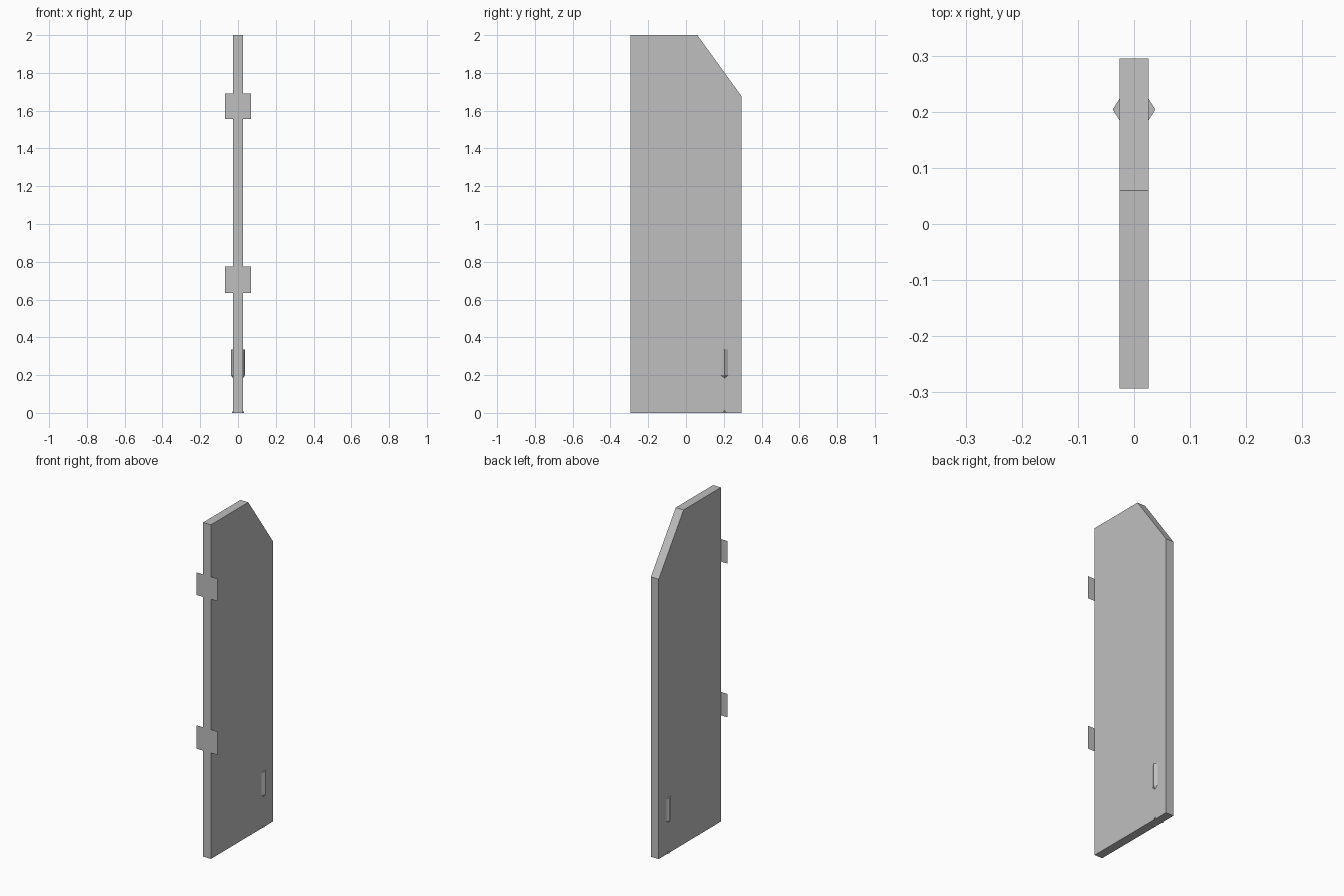
import bpy
import bmesh

cube = bpy.data.objects.get("Cube")
if cube:
    bpy.data.objects.remove(cube, do_unlink=True)

grey = bpy.data.materials.new("plain_grey")
grey.use_nodes = True
colour = (0.52, 0.52, 0.52, 1)
grey.diffuse_color = colour
grey.node_tree.nodes["Principled BSDF"].inputs["Base Color"].default_value = colour

HALF = 0.026    # half the door thickness
FRONT = -0.293
BACK = 0.295
HANDLE_Y = 0.204


def make(name, bm):
    bmesh.ops.recalc_face_normals(bm, faces=bm.faces)
    mesh = bpy.data.meshes.new(name)
    bm.to_mesh(mesh)
    bm.free()
    mesh.materials.append(grey)
    obj = bpy.data.objects.new(name, mesh)
    bpy.context.collection.objects.link(obj)
    return obj


def hull(name, points):
    """Convex solid around a few corner points."""
    bm = bmesh.new()
    for p in points:
        bm.verts.new(p)
    bmesh.ops.convex_hull(bm, input=bm.verts)
    bmesh.ops.dissolve_limit(bm, angle_limit=0.01, verts=bm.verts, edges=bm.edges)
    return make(name, bm)


# Door panel: side profile with a clipped rear top corner
profile = [(FRONT, 0), (BACK, 0), (BACK, 1.675), (0.06, 2), (FRONT, 2)]
bm = bmesh.new()
face = bm.faces.new([bm.verts.new((-HALF, y, z)) for y, z in profile])
extruded = bmesh.ops.extrude_face_region(bm, geom=[face])
verts = [g for g in extruded["geom"] if isinstance(g, bmesh.types.BMVert)]
bmesh.ops.translate(bm, vec=(2 * HALF, 0, 0), verts=verts)
# Extrusion keeps the starting face, closing the solid
make("door_panel", bm)

# Hinge leaves: flat sheets across the front edge
for name, low, high in (("lower_hinge", 0.635, 0.775), ("upper_hinge", 1.555, 1.69)):
    bm = bmesh.new()
    y = FRONT - 0.001
    corners = [(-0.07, low), (0.07, low), (0.07, high), (-0.07, high)]
    bm.faces.new([bm.verts.new((x, y, z)) for x, z in corners])
    make(name, bm)

# Handles and small floor stops on both faces
for side, s in (("left", 1), ("right", -1)):
    inner, ridge = s * (HALF - 0.002), s * 0.038
    points = [(inner, HANDLE_Y, 0.18)]
    for z in (0.2, 0.335):
        points += [(inner, HANDLE_Y - 0.022, z), (inner, HANDLE_Y + 0.022, z),
                   (ridge, HANDLE_Y, z)]
    hull(side + "_handle", points)

    hull(side + "_floor_stop", [
        (inner, HANDLE_Y - 0.012, 0), (inner, HANDLE_Y + 0.012, 0),
        (s * 0.033, HANDLE_Y, 0), (inner, HANDLE_Y, 0.018)])
